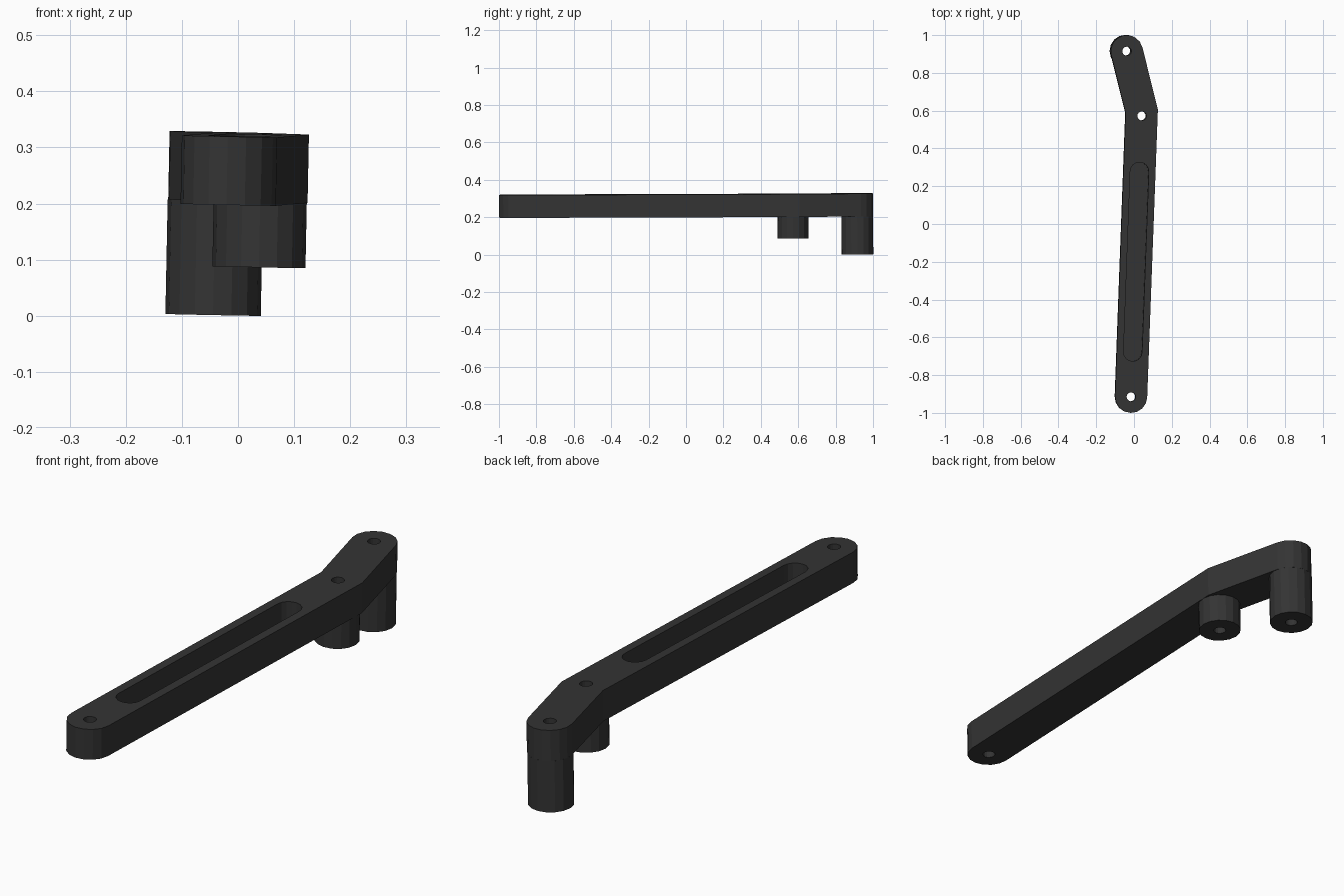
import bpy, bmesh, math
from mathutils import Vector, Matrix

cube = bpy.data.objects.get("Cube")
if cube:
    bpy.data.objects.remove(cube, do_unlink=True)

charcoal = bpy.data.materials.new("charcoal plastic")
charcoal.use_nodes = True
colour = (0.034, 0.034, 0.034, 1)
charcoal.diffuse_color = colour
charcoal.node_tree.nodes["Principled BSDF"].inputs["Base Color"].default_value = colour

# The whole part leans very slightly; heights are measured down from the top face
TILT = Matrix.Translation((0, 0, 0.323)) @ Matrix.Rotation(0.02, 4, 'Y') @ Matrix.Rotation(0.004, 4, 'X')
RADIUS = 0.085
THICK = 0.122
front_pin, elbow, back_pin = Vector((-0.015, -0.915)), Vector((0.041, 0.597)), Vector((-0.038, 0.915))
middle_pin = Vector((0.042, 0.572))


def arc(centre, radius, start, sweep, steps):
    angles = [start + sweep * i / steps for i in range(steps + 1)]
    return [centre + radius * Vector((math.cos(a), math.sin(a))) for a in angles]


def rounded_strip(path, radius, steps=8):
    """Outline of a strip with round ends and mitred bends."""
    first, last = path[1] - path[0], path[-1] - path[-2]
    right, left = [], []
    for a, b, c in zip(path, path[1:], path[2:]):
        n1, n2 = [Vector((d.y, -d.x)).normalized() for d in (b - a, c - b)]
        mitre = (n1 + n2) * radius / (1 + n1.dot(n2))
        right.append(b + mitre)
        left.append(b - mitre)
    start = math.atan2(first.y, first.x) + math.pi / 2
    end = math.atan2(last.y, last.x) - math.pi / 2
    return (arc(path[0], radius, start, math.pi, steps) + right
            + arc(path[-1], radius, end, math.pi, steps) + left[::-1])


def circle(centre, radius, sides=16):
    return arc(centre, radius, 0, 2 * math.pi, sides)[:-1]


def prism(name, outline, bottom, top):
    bm = bmesh.new()
    base = bm.faces.new([bm.verts.new((p.x, p.y, bottom)) for p in outline])
    side = bmesh.ops.extrude_face_region(bm, geom=[base])
    verts = [v for v in side["geom"] if isinstance(v, bmesh.types.BMVert)]
    bmesh.ops.translate(bm, verts=verts, vec=(0, 0, top - bottom))
    bmesh.ops.recalc_face_normals(bm, faces=bm.faces)
    mesh = bpy.data.meshes.new(name)
    bm.to_mesh(mesh)
    bm.free()
    mesh.materials.append(charcoal)
    obj = bpy.data.objects.new(name, mesh)
    obj.matrix_world = TILT
    bpy.context.collection.objects.link(obj)
    return obj


def cut(obj, outline, bottom, top):
    cutter = prism("cutter", outline, bottom, top)
    cutter.hide_render = True
    mod = obj.modifiers.new("cut", 'BOOLEAN')
    mod.operation, mod.solver, mod.object = 'DIFFERENCE', 'EXACT', cutter
    bpy.context.view_layer.objects.active = obj
    bpy.ops.object.modifier_apply(modifier=mod.name)
    bpy.data.objects.remove(cutter, do_unlink=True)


# Bent arm with three bolt holes and a long blind pocket
arm = prism("bent_arm", rounded_strip([front_pin, elbow, back_pin], RADIUS), -THICK, 0)
for pin in (front_pin, middle_pin, back_pin):
    cut(arm, circle(pin, 0.024), -0.5, 0.1)
along = elbow - front_pin
pocket = [front_pin + along * t for t in (0.157, 0.789)]
cut(arm, rounded_strip(pocket, 0.049), -0.1, 0.1)

# Standoffs under the arm
for name, pin, radius, depth in (("middle_standoff", middle_pin, 0.083, 0.238),
                                 ("back_standoff", back_pin, RADIUS, 0.326)):
    standoff = prism(name, circle(pin, radius), -depth, -THICK)
    cut(standoff, circle(pin, 0.024), -0.5, 0.1)
